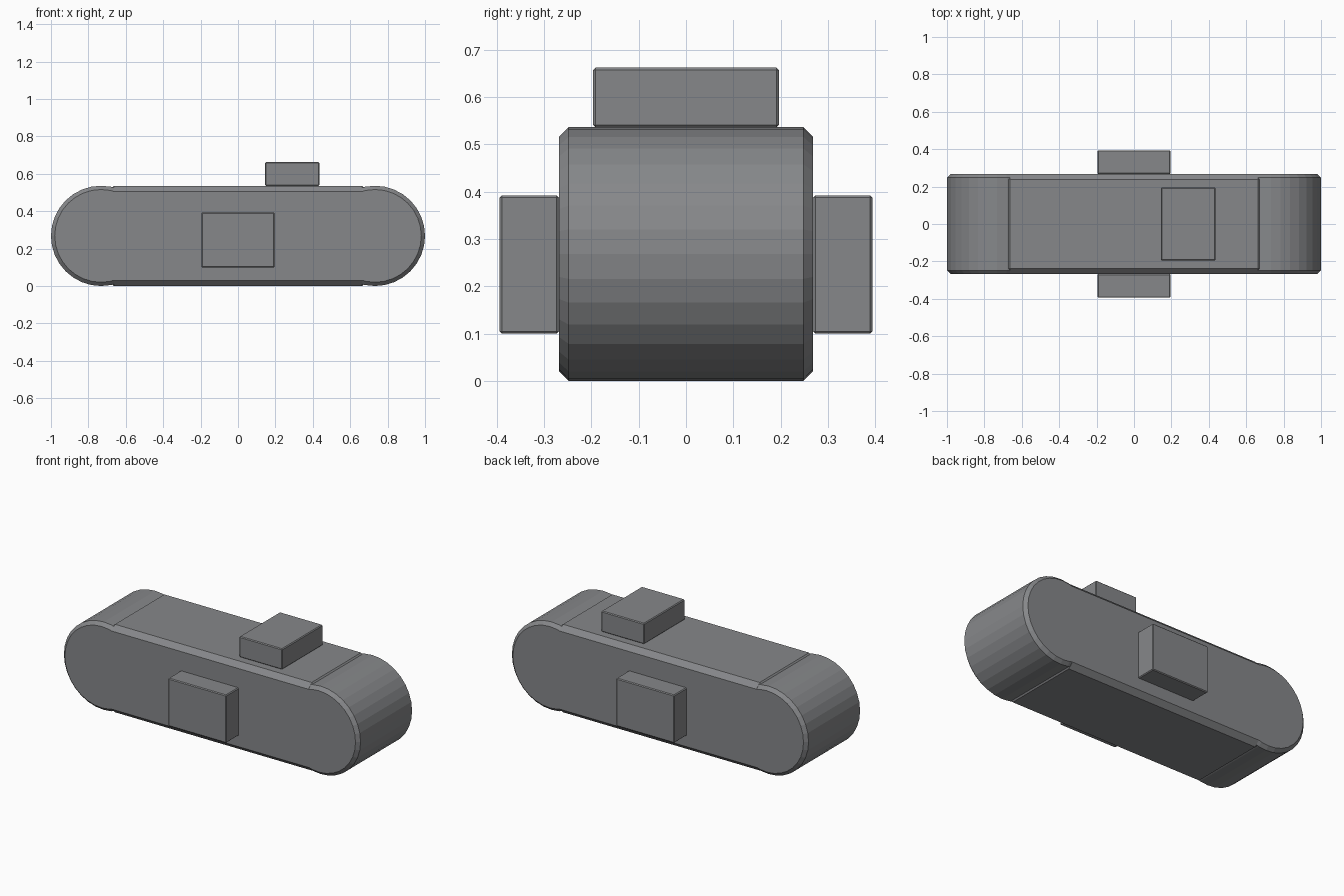
import bpy
from math import radians

if "Cube" in bpy.data.objects:
    bpy.data.objects.remove(bpy.data.objects["Cube"])

dark_grey = bpy.data.materials.new("dark_grey")
dark_grey.diffuse_color = (0.24, 0.245, 0.255, 1)
dark_grey.use_nodes = True
dark_grey.node_tree.nodes["Principled BSDF"].inputs["Base Color"].default_value = dark_grey.diffuse_color


def finish(obj, name, width):
    obj.name = name
    obj.data.materials.append(dark_grey)
    mod = obj.modifiers.new("chamfer", 'BEVEL')
    mod.width = width
    mod.segments = 1
    mod.limit_method = 'ANGLE'
    mod.angle_limit = radians(40)


def box(name, centre, size, width):
    bpy.ops.mesh.primitive_cube_add(size=1, location=centre)
    obj = bpy.context.object
    obj.scale = size
    bpy.ops.object.transform_apply(location=False, rotation=False, scale=True)
    finish(obj, name, width)


R = 0.268        # half height and half depth of the body
B_DEPTH = 0.126  # how far each block stands out

# Main body between the round ends
box("body", (0, 0, R), (1.386, 2 * R, 2 * R), 0.03)

# Round ends, axis front to back
for side, name in ((-1, "left_round_end"), (1, "right_round_end")):
    bpy.ops.mesh.primitive_cylinder_add(vertices=32, radius=R, depth=2 * R,
                                        location=(side * (1 - R), 0, R),
                                        rotation=(radians(90), 0, 0))
    finish(bpy.context.object, name, 0.02)

# Front and back blocks
for side, name in ((-1, "front_block"), (1, "back_block")):
    box(name, (0, side * (R + B_DEPTH / 2), 0.246), (0.392, B_DEPTH, 0.292), 0.005)

# Top block, off to the right
box("top_block", (0.29, 0, 2 * R + B_DEPTH / 2), (0.29, 0.392, B_DEPTH), 0.005)
